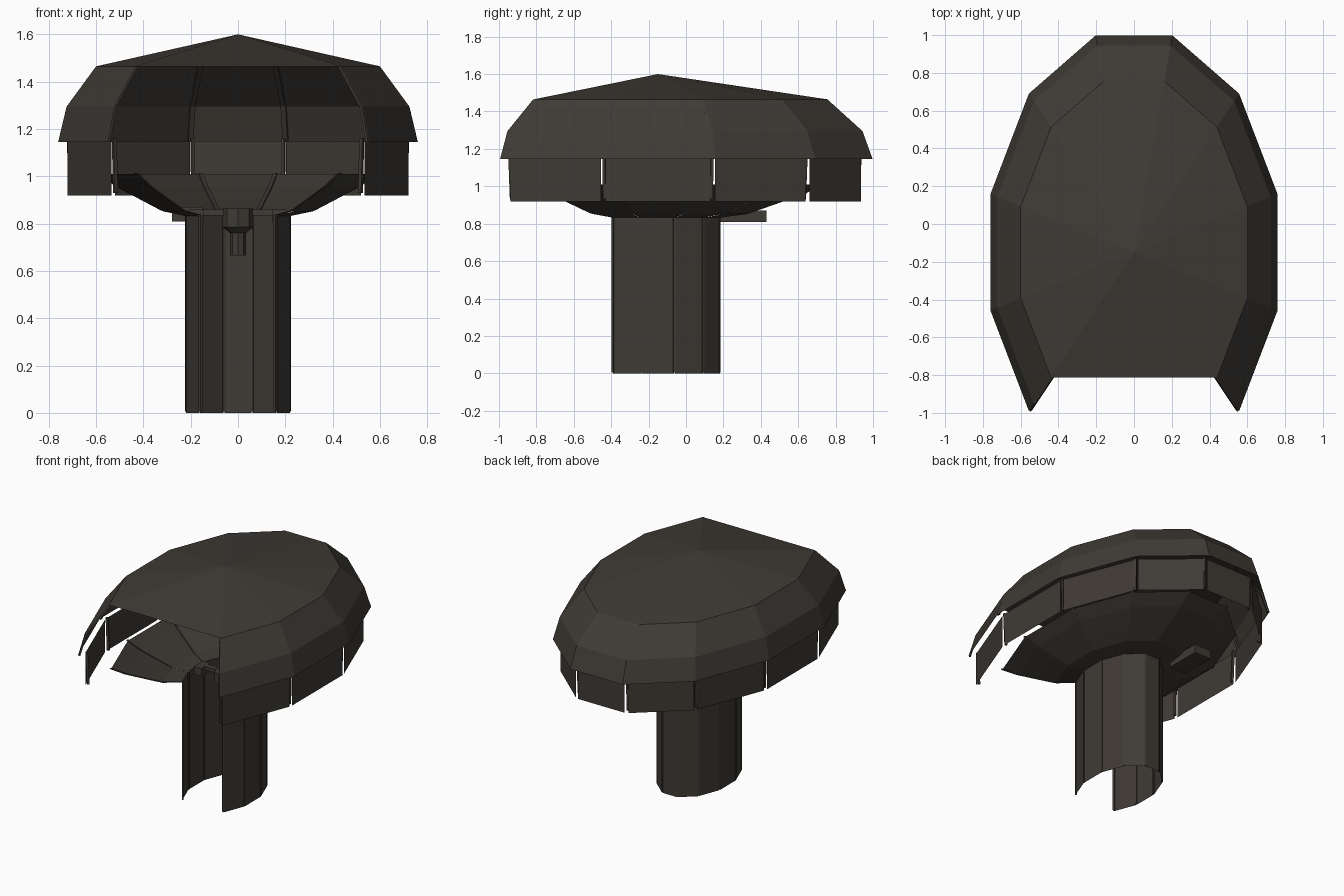
import bpy, bmesh, math
from mathutils import Vector

if "Cube" in bpy.data.objects:
    bpy.data.objects.remove(bpy.data.objects["Cube"])

CY, STRETCH = -0.15, 1.51   # centre and length ratio of the shared 12-sided oval
CORNERS = 10                # three front facets are left open

brown = bpy.data.materials.new("dark brown")
brown.diffuse_color = (0.050, 0.043, 0.036, 1)
brown.use_nodes = True
brown.node_tree.nodes["Principled BSDF"].inputs["Base Color"].default_value = brown.diffuse_color


def corner(k, r, z):
    a = math.radians(-45 + 30 * k)
    return Vector((r * math.cos(a), CY + STRETCH * r * math.sin(a), z))


def finish(name, bm):
    mesh = bpy.data.meshes.new(name)
    bm.to_mesh(mesh)
    bm.free()
    mesh.materials.append(brown)
    obj = bpy.data.objects.new(name, mesh)
    bpy.context.collection.objects.link(obj)
    return obj


def shell(name, profile, gap=0.0):
    """Flat panels round the oval, with an optional gap at each seam."""
    bm = bmesh.new()
    for k in range(CORNERS - 1):
        rows = []
        for r, z in profile:
            a, b = corner(k, r, z), corner(k + 1, r, z)
            d = (b - a).normalized() * gap / 2
            rows.append((bm.verts.new(a + d), bm.verts.new(b - d)))
        for (a, b), (c, d) in zip(rows, rows[1:]):
            bm.faces.new((a, b, d, c))
    bmesh.ops.remove_doubles(bm, verts=bm.verts, dist=0.0005)
    return finish(name, bm)


def ribs(name, profile, w, depth):
    """A thin square bar along the profile at every corner of the oval."""
    bm = bmesh.new()
    for k in range(CORNERS):
        a = math.radians(-45 + 30 * k)
        out = Vector((math.cos(a) * STRETCH, math.sin(a), 0)).normalized()
        side = Vector((-out.y, out.x, 0))
        rows = []
        for r, z in profile:
            p = corner(k, r, z)
            rows.append([bm.verts.new(p + side * s * w / 2 + out * t * depth / 2)
                         for s, t in ((-1, -1), (1, -1), (1, 1), (-1, 1))])
        for q, s in zip(rows, rows[1:]):
            for i in range(4):
                j = (i + 1) % 4
                bm.faces.new((q[i], q[j], s[j], s[i]))
        bm.faces.new(rows[0][::-1])
        bm.faces.new(rows[-1])
    return finish(name, bm)


def box(name, lo, hi):
    bm = bmesh.new()
    bmesh.ops.create_cube(bm, size=1)
    for v in bm.verts:
        v.co = [l + (h - l) * (c + 0.5) for l, h, c in zip(lo, hi, v.co)]
    return finish(name, bm)


# Roof: shallow cone closed straight across the front
bm = bmesh.new()
apex = bm.verts.new((0, CY, 1.6))
rim = [bm.verts.new(corner(k, 0.621, 1.465)) for k in range(CORNERS)]
for k in range(CORNERS):
    bm.faces.new((apex, rim[k], rim[(k + 1) % CORNERS]))
finish("roof_cap", bm)

# Sloping brim under the roof
brim = [(0.787, 1.145), (0.75, 1.295), (0.621, 1.465)]
shell("roof_brim", brim)
ribs("brim_ribs", [(r - 0.008, z) for r, z in brim], 0.022, 0.012)

# Hanging skirt of separate panels, with posts behind the seams
shell("skirt_panels", [(0.75, 0.92), (0.75, 1.15)], 0.026)
ribs("skirt_posts", [(0.732, 0.93), (0.74, 1.16)], 0.014, 0.016)

# Bowl floor and its seam ribs
bowl = [(0.228, 0.832), (0.33, 0.852), (0.43, 0.903), (0.53, 0.955), (0.61, 1.01)]
shell("bowl_panels", bowl, 0.008)
ribs("bowl_ribs", [(r, z + 0.004) for r, z in bowl], 0.018, 0.012)

# Hollow column, open at the front
shell("column_panels", [(0.228, 0), (0.228, 0.835)], 0.004)
ribs("column_ribs", [(0.225, 0.005), (0.225, 0.835)], 0.014, 0.010)

# Small housings round the column top
box("rear_housing", (-0.28, 0.18, 0.81), (-0.15, 0.43, 0.87))
for s in (-1, 1):
    box("side_block", (s * 0.175 - 0.03, -0.2, 0.805), (s * 0.175 + 0.03, -0.1, 0.86))
box("cross_beam", (-0.17, -0.16, 0.835), (0.17, -0.12, 0.86))

# Spout hanging inside the column
bm = bmesh.new()
rings = [[bm.verts.new((r * math.cos(math.tau * i / 8), CY + r * math.sin(math.tau * i / 8), z))
          for i in range(8)]
         for r, z in ((0.033, 0.665), (0.033, 0.76), (0.065, 0.785), (0.065, 0.865))]
for a, b in zip(rings, rings[1:]):
    for i in range(8):
        j = (i + 1) % 8
        bm.faces.new((a[i], a[j], b[j], b[i]))
bm.faces.new(rings[0][::-1])
bm.faces.new(rings[-1])
finish("spout", bm)
